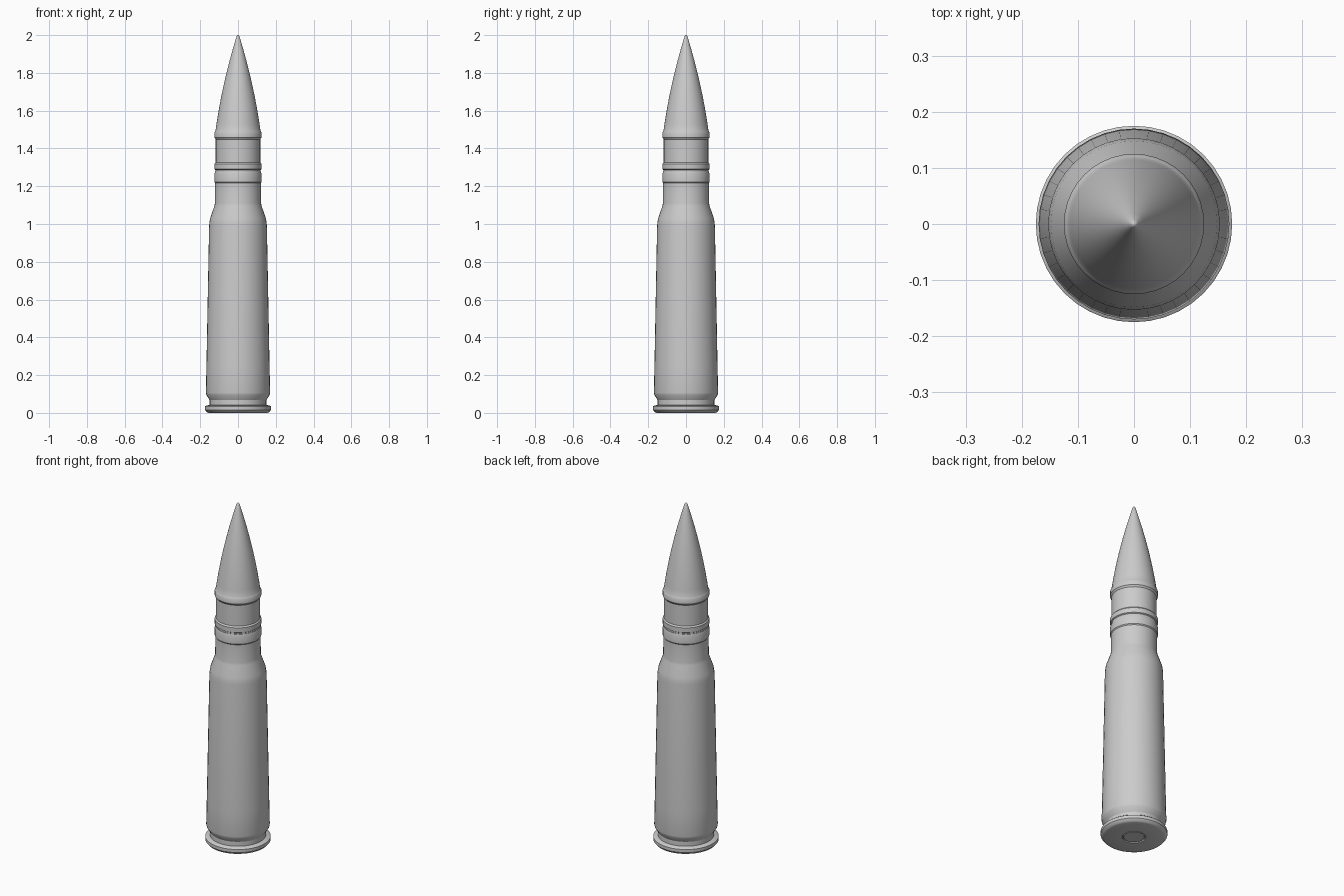
import bpy, bmesh, math

cube = bpy.data.objects.get("Cube")
if cube:
    bpy.data.objects.remove(cube, do_unlink=True)

SIDES = 40

grey = bpy.data.materials.new("plain_grey")
grey.use_nodes = True
grey.diffuse_color = (0.6, 0.6, 0.6, 1)
grey.node_tree.nodes["Principled BSDF"].inputs["Base Color"].default_value = (0.6, 0.6, 0.6, 1)


def lathe(name, profile):
    """Spin (radius, height) points about z; a zero radius closes the end."""
    bm = bmesh.new()
    verts = [bm.verts.new((r, 0, z)) for r, z in profile]
    edges = [bm.edges.new(pair) for pair in zip(verts, verts[1:])]
    bmesh.ops.spin(bm, geom=verts + edges, cent=(0, 0, 0), axis=(0, 0, 1),
                   angle=math.tau, steps=SIDES, use_duplicate=False)
    bmesh.ops.remove_doubles(bm, verts=bm.verts, dist=0.0001)
    bmesh.ops.recalc_face_normals(bm, faces=bm.faces)
    mesh = bpy.data.meshes.new(name)
    bm.to_mesh(mesh)
    bm.free()
    mesh.materials.append(grey)
    obj = bpy.data.objects.new(name, mesh)
    bpy.context.collection.objects.link(obj)
    bpy.ops.object.select_all(action='DESELECT')
    obj.select_set(True)
    bpy.context.view_layer.objects.active = obj
    bpy.ops.object.shade_smooth_by_angle(angle=math.radians(32))
    return obj


# Case: rim, extractor groove, tapered body, shoulder and neck
lathe("case", [
    (0, 0.008), (0.062, 0.008), (0.062, 0.0), (0.155, 0.0), (0.165, 0.004),
    (0.175, 0.016), (0.175, 0.034), (0.170, 0.038), (0.150, 0.042),
    (0.150, 0.068), (0.168, 0.096), (0.170, 0.106), (0.167, 0.25),
    (0.153, 0.99), (0.151, 1.01), (0.148, 1.03), (0.125, 1.095),
    (0.122, 1.11), (0.121, 1.22), (0, 1.22)])

# Primer set into the base
lathe("primer", [(0, 0.001), (0.054, 0.001), (0.058, 0.004), (0.058, 0.012), (0, 0.012)])

# Crimped collar at the case mouth
lathe("mouth_collar", [
    (0, 1.215), (0.120, 1.215), (0.125, 1.222), (0.125, 1.265),
    (0.121, 1.278), (0, 1.278)])

# Projectile: lower band, shank, upper band and curved nose
ogive = [(0.119 - 0.111 * (0.62 * t + 0.38 * t * t), 1.495 + 0.497 * t)
         for t in (i / 14 for i in range(15))]
lathe("projectile", [
    (0, 1.27), (0.119, 1.27), (0.119, 1.286), (0.125, 1.290), (0.125, 1.318),
    (0.118, 1.326), (0.118, 1.448), (0.125, 1.458), (0.125, 1.484),
    (0.120, 1.493)] + ogive + [(0.004, 1.998), (0, 2.0)])
